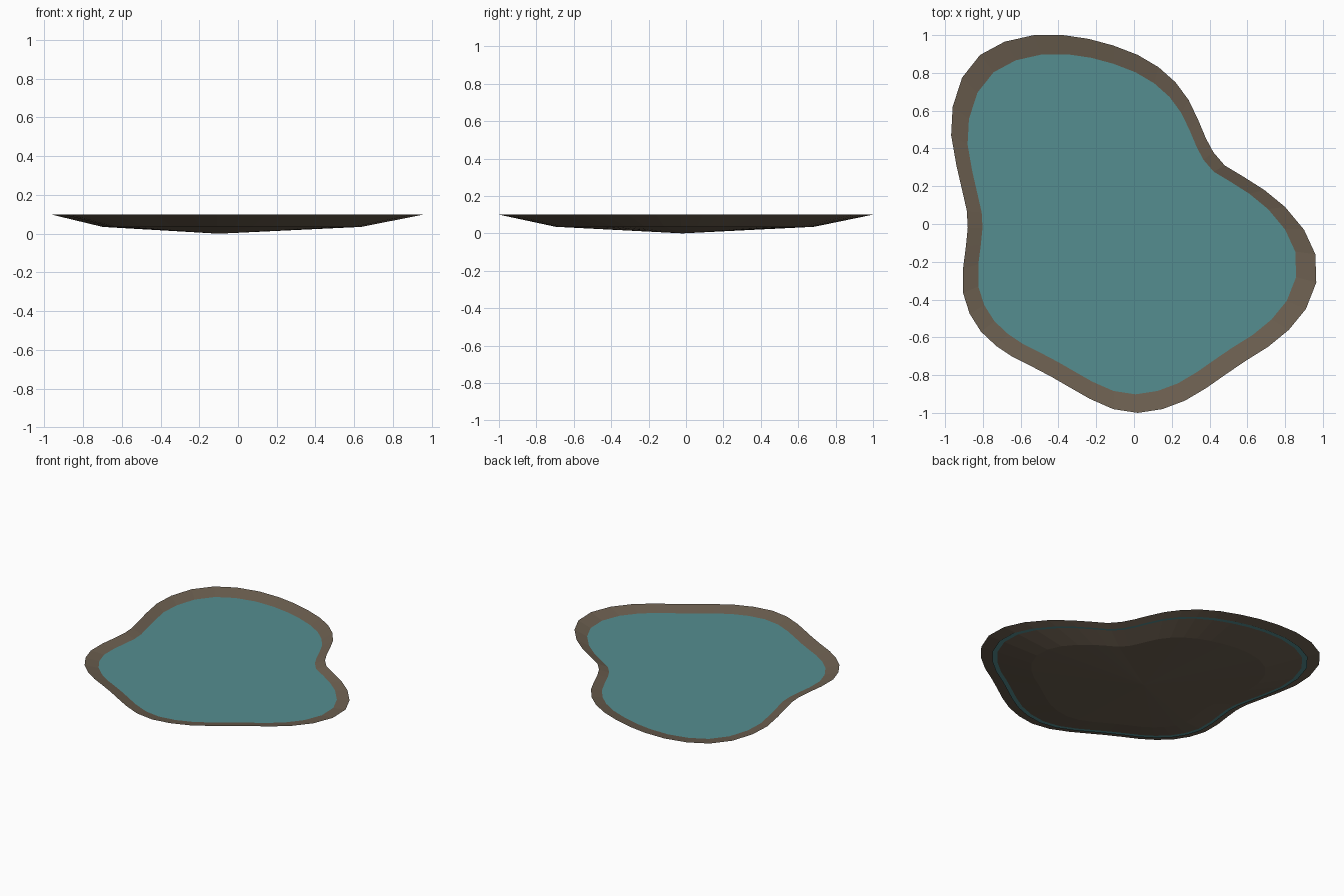
import bpy, bmesh

# Shoreline outline seen from above
SHORE = [
    (-0.53, 1.0), (-0.375, 1.0), (-0.24, 0.98), (-0.11, 0.945), (0.02, 0.895), (0.13, 0.83),
    (0.22, 0.75), (0.29, 0.655), (0.34, 0.55), (0.38, 0.455), (0.42, 0.38), (0.48, 0.31),
    (0.58, 0.25), (0.69, 0.18), (0.80, 0.09), (0.90, -0.03), (0.96, -0.16), (0.965, -0.31),
    (0.91, -0.45), (0.82, -0.56), (0.71, -0.65), (0.59, -0.725), (0.48, -0.8), (0.38, -0.87),
    (0.27, -0.935), (0.15, -0.98), (0.02, -1.0), (-0.11, -0.98), (-0.235, -0.925), (-0.34, -0.865),
    (-0.435, -0.81), (-0.53, -0.76), (-0.64, -0.705), (-0.73, -0.645), (-0.81, -0.57), (-0.87, -0.475),
    (-0.905, -0.365), (-0.905, -0.235), (-0.89, -0.12), (-0.88, -0.02), (-0.885, 0.07), (-0.91, 0.18),
    (-0.94, 0.31), (-0.968, 0.47), (-0.96, 0.62), (-0.91, 0.775), (-0.815, 0.895), (-0.685, 0.965),
]
CX, CY = -0.1, -0.02  # deepest point


def material(name, color):
    mat = bpy.data.materials.new(name)
    mat.diffuse_color = (*color, 1)
    return mat


def build(name, rings, centre_z, mat):
    """Nested scaled copies of the shoreline, closed by a fan at the centre."""
    bm = bmesh.new()
    loops = [[bm.verts.new((CX + s * (x - CX), CY + s * (y - CY), z)) for x, y in SHORE]
             for s, z in rings]
    centre = bm.verts.new((CX, CY, centre_z))
    n = len(SHORE)
    for i in range(n):
        j = (i + 1) % n
        for a, b in zip(loops, loops[1:]):
            bm.faces.new((a[j], a[i], b[i], b[j]))
        bm.faces.new((loops[-1][j], loops[-1][i], centre))
    mesh = bpy.data.meshes.new(name)
    bm.to_mesh(mesh)
    bm.free()
    mesh.materials.append(mat)
    obj = bpy.data.objects.new(name, mesh)
    bpy.context.collection.objects.link(obj)


# Muddy basin, sloping bank then shallow floor
build("pond_bed", [(1.0, 0.1), (0.69, 0.035)], 0.0, material("mud", (0.15, 0.115, 0.08)))

# Water sheet, its edge tucked just under the bank
build("water", [(0.93, 0.079)], 0.079, material("water", (0.09, 0.27, 0.28)))
